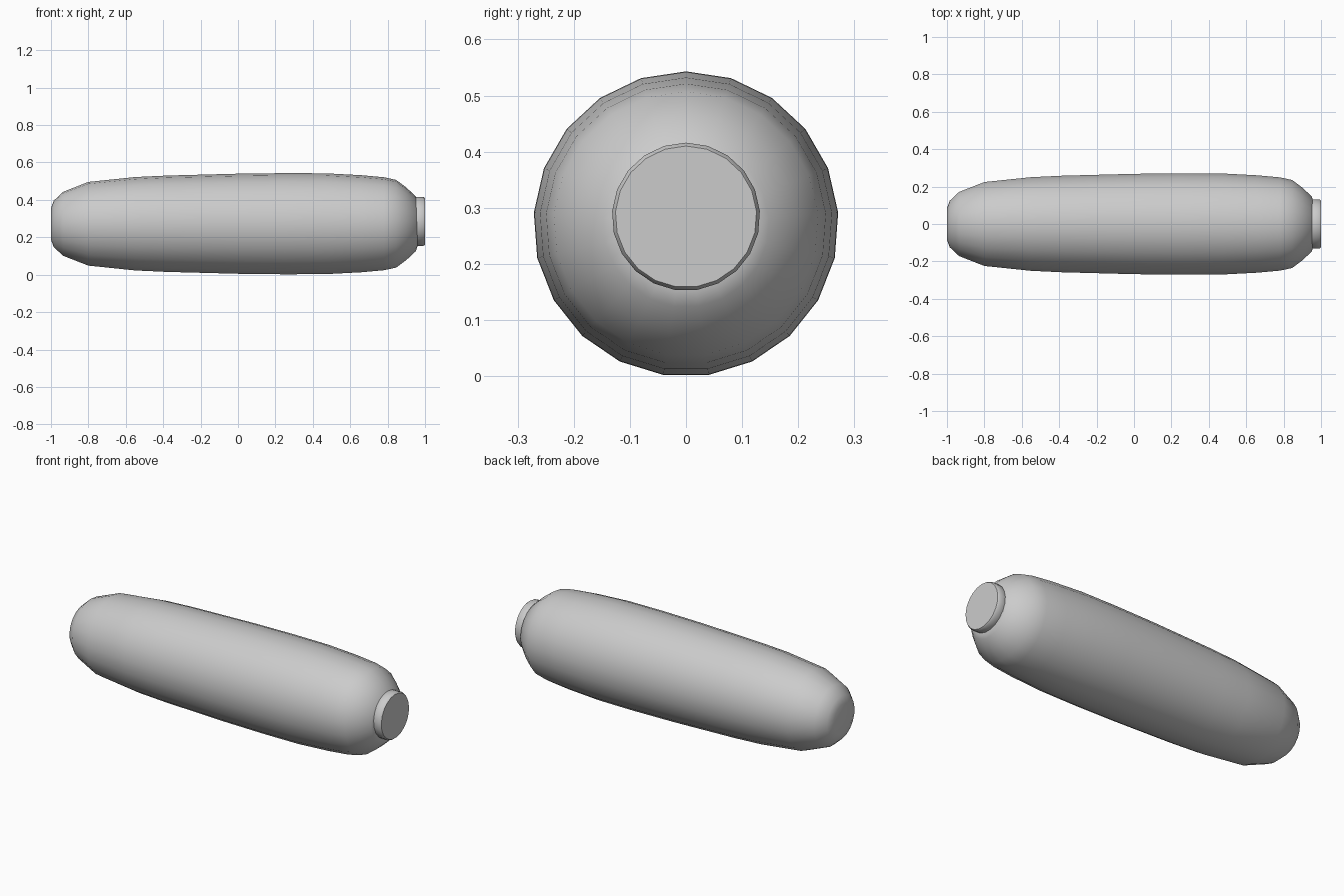
import bpy, bmesh, math

if "Cube" in bpy.data.objects:
    bpy.data.objects.remove(bpy.data.objects["Cube"])

SIDES = 21


def lathe(name, profile, zc, angle):
    """Revolve (x, radius) points around a horizontal axis and close both ends."""
    bm = bmesh.new()
    rings = []
    for x, r in profile:
        ring = []
        for i in range(SIDES):
            a = 2 * math.pi * i / SIDES
            ring.append(bm.verts.new((x, r * math.sin(a), zc + r * math.cos(a))))
        rings.append(ring)
    for a, b in zip(rings, rings[1:]):
        for i in range(SIDES):
            j = (i + 1) % SIDES
            bm.faces.new((a[i], a[j], b[j], b[i]))
    bm.faces.new(rings[0])
    bm.faces.new(rings[-1])
    bmesh.ops.recalc_face_normals(bm, faces=bm.faces)
    mesh = bpy.data.meshes.new(name)
    bm.to_mesh(mesh)
    bm.free()
    ob = bpy.data.objects.new(name, mesh)
    bpy.context.collection.objects.link(ob)
    bpy.ops.object.select_all(action='DESELECT')
    ob.select_set(True)
    bpy.context.view_layer.objects.active = ob
    bpy.ops.object.shade_smooth_by_angle(angle=math.radians(angle))
    return ob


# Long tapered body, rounded at both ends
lathe("body", [(-1.0, 0.085), (-0.985, 0.125), (-0.935, 0.172), (-0.8, 0.225),
               (-0.55, 0.251), (-0.38, 0.259), (0.0, 0.269), (0.25, 0.272),
               (0.47, 0.271), (0.66, 0.261), (0.78, 0.25), (0.845, 0.236),
               (0.9, 0.195), (0.95, 0.148), (0.96, 0.12)], 0.271, 60)

# Short end cap with bevelled rims, sitting slightly above the body axis
lathe("end_cap", [(0.94, 0.126), (0.953, 0.132), (0.991, 0.132), (1.0, 0.126)],
      0.284, 40)
